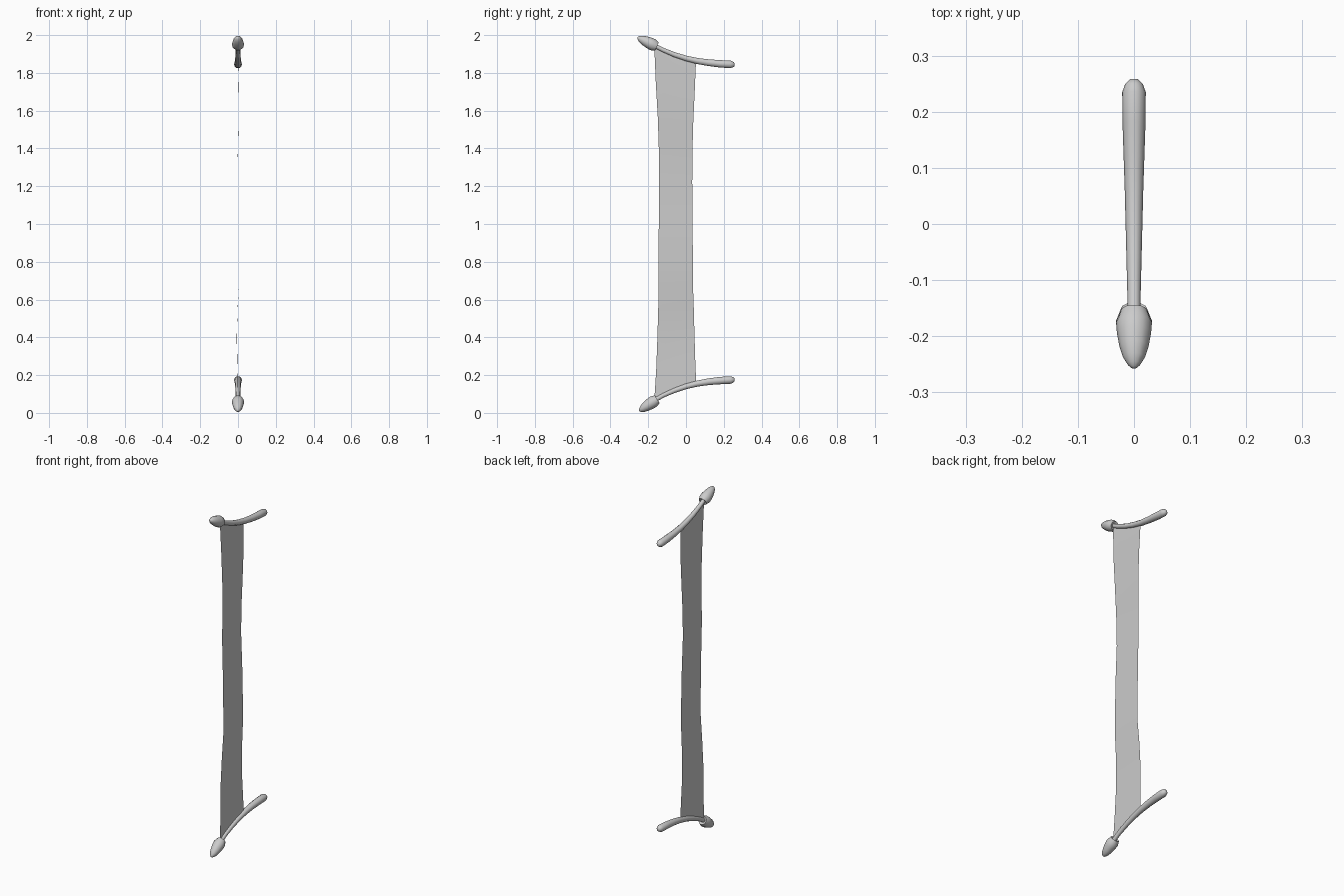
import bpy, bmesh, math
from mathutils import Vector

if "Cube" in bpy.data.objects:
    bpy.data.objects.remove(bpy.data.objects["Cube"])


def make_object(name, bm, angle=50):
    bmesh.ops.recalc_face_normals(bm, faces=bm.faces)
    mesh = bpy.data.meshes.new(name)
    bm.to_mesh(mesh)
    bm.free()
    ob = bpy.data.objects.new(name, mesh)
    bpy.context.collection.objects.link(ob)
    bpy.ops.object.select_all(action='DESELECT')
    ob.select_set(True)
    bpy.context.view_layer.objects.active = ob
    bpy.ops.object.shade_smooth_by_angle(angle=math.radians(angle))
    return ob


def sweep(name, stations, sides=10):
    """Round tube through (y, z, radius) stations lying in the x = 0 plane."""
    bm = bmesh.new()
    pts = [Vector((0, y, z)) for y, z, r in stations]
    n = len(pts)
    axis = (pts[-1] - pts[0]).normalized()
    rings = []
    for i, p in enumerate(pts):
        t = (pts[min(i + 1, n - 1)] - pts[max(i - 1, 0)]).normalized()
        if t.dot(axis) < 0.5:
            t = axis
        up = Vector((0, -t.z, t.y))
        r = stations[i][2]
        rings.append([bm.verts.new(p + r * (Vector((math.cos(a), 0, 0)) + up * math.sin(a)))
                      for a in (2 * math.pi * k / sides for k in range(sides))])
    for a, b in zip(rings, rings[1:]):
        for k in range(sides):
            j = (k + 1) % sides
            bm.faces.new((a[k], a[j], b[j], b[k]))
    bm.faces.new(rings[0])
    bm.faces.new(rings[-1])
    return make_object(name, bm)


def head(name, base, tip):
    """Blunt bullet-shaped head; base sits on the rod end."""
    b, t = Vector(base), Vector(tip)
    profile = [(0, 0.012), (-0.06, 0.024), (0.16, 0.032), (0.35, 0.0305), (0.6, 0.026),
               (0.8, 0.0195), (0.92, 0.012), (0.98, 0.006), (1, 0.001)]
    return sweep(name, [(*b.lerp(t, f), r) for f, r in profile], 12)


# Curved rods, thin at the head and thick at the handle end
sweep("upper_rod", [(-0.175, 1.949, .0115), (-0.12, 1.921, .012), (-0.06, 1.896, .0135),
                    (0.0, 1.877, .015), (0.06, 1.863, .0165), (0.12, 1.854, .0185),
                    (0.18, 1.848, .0205), (0.235, 1.845, .021), (0.25, 1.844, .0155),
                    (0.258, 1.844, .007)])
sweep("lower_rod", [(-0.175, 0.061, .0115), (-0.12, 0.093, .012), (-0.06, 0.119, .0135),
                    (0.0, 0.140, .015), (0.06, 0.155, .0165), (0.12, 0.165, .0185),
                    (0.18, 0.171, .0205), (0.235, 0.174, .021), (0.25, 0.175, .0155),
                    (0.258, 0.175, .007)])

# Pointed heads
head("upper_head", (-0.160, 1.942), (-0.257, 1.988))
head("lower_head", (-0.158, 0.069), (-0.248, 0.010))

# Hanging cloth: each row is (left y, left z, right y, right z, sideways ripple)
rows = [(-0.168, 1.945, 0.053, 1.865, 0.0), (-0.160, 1.75, 0.046, 1.70, .004),
        (-0.149, 1.56, 0.038, 1.53, .003), (-0.144, 1.40, 0.034, 1.38, -.001),
        (-0.142, 1.22, 0.033, 1.22, -.003), (-0.144, 1.02, 0.035, 1.02, .003),
        (-0.145, 0.84, 0.036, 0.84, .006), (-0.145, 0.70, 0.036, 0.70, .007),
        (-0.147, 0.55, 0.041, 0.56, -.002), (-0.152, 0.38, 0.045, 0.41, -.007),
        (-0.158, 0.22, 0.049, 0.28, -.003), (-0.168, 0.065, 0.054, 0.153, 0.0)]
bm = bmesh.new()
cols = 4
drape = {0: 0.012, len(rows) - 1: -0.012}
grid = []
for i, (y0, z0, y1, z1, x) in enumerate(rows):
    line = []
    for k in range(cols + 1):
        f = k / cols
        bow = drape.get(i, 0) * 4 * f * (1 - f)
        line.append(bm.verts.new((x, y0 + (y1 - y0) * f, z0 + (z1 - z0) * f - bow)))
    grid.append(line)
for a, b in zip(grid, grid[1:]):
    for k in range(cols):
        bm.faces.new((b[k], b[k + 1], a[k + 1], a[k]))
make_object("cloth", bm)
